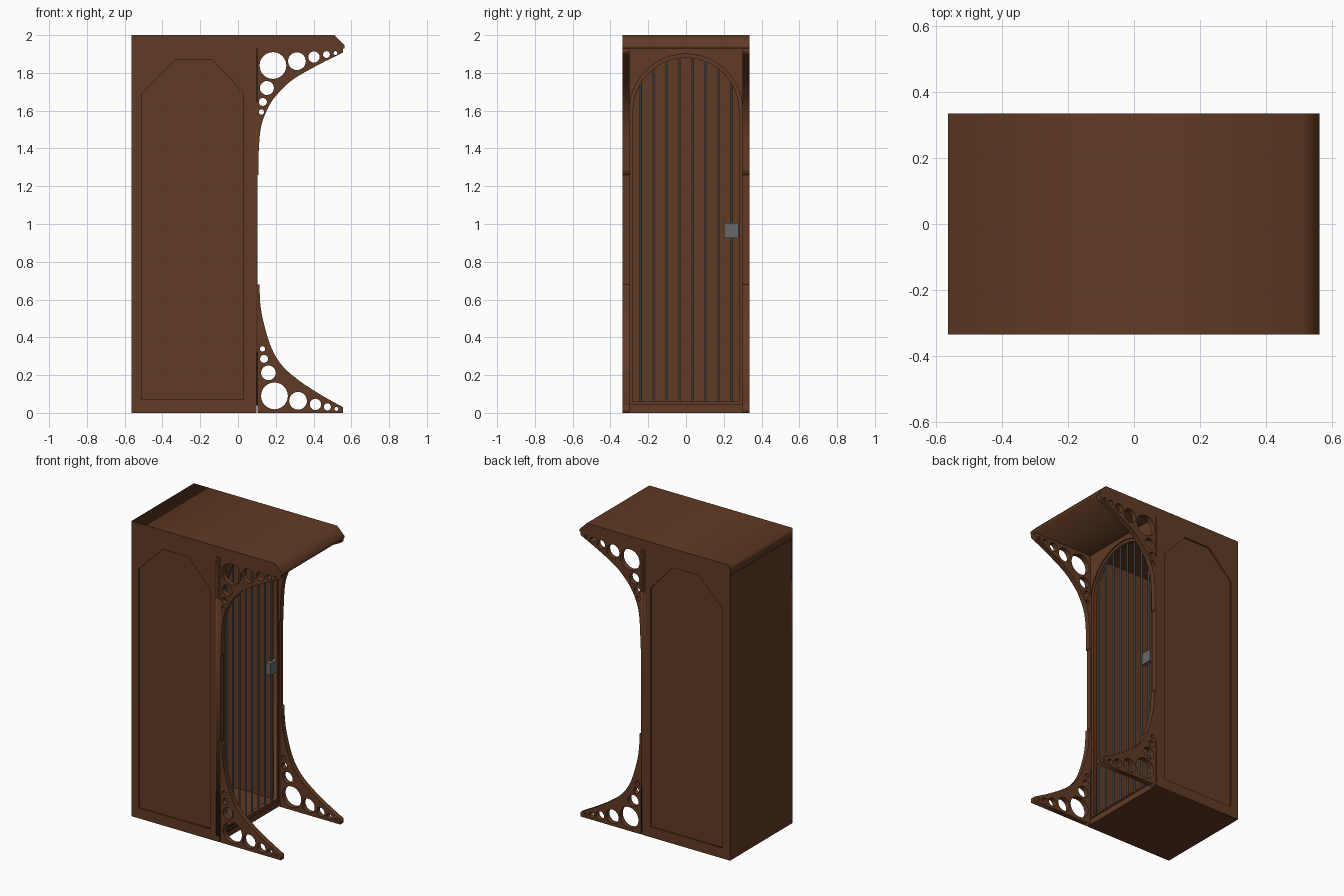
import bpy, bmesh, math
from mathutils import Vector

if "Cube" in bpy.data.objects:
    bpy.data.objects.remove(bpy.data.objects["Cube"])


def material(name, rgb):
    m = bpy.data.materials.new(name)
    m.diffuse_color = (*rgb, 1)
    m.use_nodes = True
    m.node_tree.nodes["Principled BSDF"].inputs["Base Color"].default_value = m.diffuse_color
    return m


WOOD = material("brown_wood", (0.119, 0.043, 0.018))
STEEL = material("blue_grey_steel", (0.125, 0.15, 0.17))
LOCK = material("grey_iron", (0.14, 0.14, 0.145))


def finish(name, bm, mat):
    bmesh.ops.recalc_face_normals(bm, faces=bm.faces)
    me = bpy.data.meshes.new(name)
    bm.to_mesh(me)
    bm.free()
    me.materials.append(mat)
    ob = bpy.data.objects.new(name, me)
    bpy.context.collection.objects.link(ob)
    return ob


def box(name, x, y, z, mat=WOOD):
    bm = bmesh.new()
    bmesh.ops.create_cube(bm, size=1)
    for v in bm.verts:
        v.co = Vector([a + (b - a) * (c + 0.5) for (a, b), c in zip((x, y, z), v.co)])
    return finish(name, bm, mat)


def plate(name, loops, plane, lo, hi, mat=WOOD):
    """Flat board with holes: first loop is the outline, the others are cut out."""
    cu = bpy.data.curves.new(name + "_outline", 'CURVE')
    cu.dimensions = '2D'
    cu.fill_mode = 'BOTH'
    cu.extrude = (hi - lo) / 2
    for loop in loops:
        s = cu.splines.new('POLY')
        s.points.add(len(loop) - 1)
        for p, (u, v) in zip(s.points, loop):
            p.co = (u, v, 0, 1)
        s.use_cyclic_u = True
    tmp = bpy.data.objects.new(name + "_outline", cu)
    bpy.context.collection.objects.link(tmp)
    bpy.context.view_layer.update()
    dg = bpy.context.evaluated_depsgraph_get()
    me = bpy.data.meshes.new_from_object(tmp.evaluated_get(dg))
    bpy.data.objects.remove(tmp)
    bm = bmesh.new()
    bm.from_mesh(me)
    bmesh.ops.remove_doubles(bm, verts=bm.verts, dist=1e-5)
    mid = (lo + hi) / 2
    for v in bm.verts:
        u, w, d = v.co
        v.co = (u, mid + d, w) if plane == 'xz' else (mid + d, u, w)
    return finish(name, bm, mat)


def rect(u0, u1, v0, v1):
    return [(u0, v0), (u1, v0), (u1, v1), (u0, v1)]


def circle(u, v, r, n=24):
    return [(u + r * math.cos(2 * math.pi * i / n), v + r * math.sin(2 * math.pi * i / n))
            for i in range(n)]


def arch(r, bottom, spring=1.6, n=24):
    top = [(r * math.cos(math.pi * i / n), spring + r * math.sin(math.pi * i / n))
           for i in range(n + 1)]
    return [(-r, bottom), (r, bottom)] + top


def smooth_path(pts, steps=4):
    """Catmull-Rom curve through the given points."""
    p = [Vector(q) for q in pts]
    p = [2 * p[0] - p[1]] + p + [2 * p[-1] - p[-2]]
    out = []
    for i in range(1, len(p) - 2):
        a, b, c, d = p[i - 1:i + 3]
        for k in range(steps):
            t = k / steps
            out.append(tuple(0.5 * (2 * b + (c - a) * t + (2 * a - 5 * b + 4 * c - d) * t * t
                                    + (3 * b - a - 3 * c + d) * t ** 3)))
    return out + [tuple(p[-2])]


BACK, FRONT, HALF, INNER = -0.565, 0.097, 0.335, 0.30

# Cabinet shell
box("floor_board", (BACK, FRONT), (-HALF, HALF), (0, 0.04))
box("back_wall", (BACK, BACK + 0.035), (-HALF, HALF), (0.04, 1.93))
plate("roof", [[(BACK, 1.93), (0.563, 1.93), (0.563, 1.947), (0.51, 2.0), (BACK, 2.0)]],
      'xz', -HALF, HALF)

# Sides with a shallow sunken panel
panel = [(-0.51, 0.07), (0.03, 0.07), (0.03, 1.69), (-0.135, 1.87), (-0.33, 1.87), (-0.51, 1.69)]

# Scrolled corner brackets: curve from the post to the tip, then the pierced holes
low_curve = [(0.114, 0.68), (0.118, 0.58), (0.135, 0.48), (0.177, 0.344), (0.235, 0.249),
             (0.325, 0.17), (0.44, 0.095), (0.556, 0.03)]
low_holes = [(0.193, 0.09, 0.071), (0.318, 0.064, 0.047), (0.41, 0.045, 0.03),
             (0.473, 0.032, 0.019), (0.521, 0.021, 0.010), (0.161, 0.212, 0.039),
             (0.138, 0.286, 0.021), (0.13, 0.339, 0.014)]
up_curve = [(0.108, 1.26), (0.110, 1.39), (0.124, 1.524), (0.167, 1.63), (0.22, 1.70),
            (0.294, 1.767), (0.42, 1.84), (0.556, 1.908)]
up_holes = [(0.185, 1.839, 0.071), (0.312, 1.862, 0.047), (0.402, 1.884, 0.03),
            (0.468, 1.897, 0.018), (0.516, 1.905, 0.010), (0.153, 1.72, 0.037),
            (0.132, 1.646, 0.021), (0.124, 1.593, 0.014)]
low_outline = [(0.104, 0)] + [(0.104, 0.68)] + smooth_path(low_curve) + [(0.556, 0)]
up_outline = [(0.103, 1.93), (0.103, 1.26)] + smooth_path(up_curve) + [(0.556, 1.93)]

for side, s in (("near", -1), ("far", 1)):
    def span(a, b):
        return tuple(sorted((s * a, s * b)))
    box(side + "_side_wall", (BACK + 0.035, FRONT), span(INNER, 0.325), (0.04, 1.93))
    plate(side + "_side_frame", [rect(BACK, FRONT, 0, 1.93), panel], 'xz', *span(0.325, HALF))
    plate(side + "_lower_bracket", [low_outline] + [circle(*h) for h in low_holes],
          'xz', *span(INNER, HALF))
    plate(side + "_upper_bracket", [up_outline] + [circle(*h) for h in up_holes],
          'xz', *span(INNER, HALF))

# Front board with arched opening, and the door frame inside it
plate("front_board", [rect(-HALF, HALF, 0.04, 1.93), arch(0.30, 0.045)], 'yz', 0.07, 0.103)
plate("door_frame", [arch(0.30, 0.04), arch(0.28, 0.06)], 'yz', 0.07, 0.095)

# Door bars, each ending in the arch
for i, y in enumerate((-0.24, -0.172, -0.103, -0.034, 0.034, 0.103, 0.172, 0.24)):
    top = 1.6 + math.sqrt(0.29 ** 2 - y * y)
    bm = bmesh.new()
    bmesh.ops.create_cone(bm, cap_ends=True, segments=8, radius1=0.006, radius2=0.006,
                          depth=top - 0.05)
    bmesh.ops.translate(bm, verts=bm.verts, vec=(0.082, y, (top + 0.05) / 2))
    finish(f"door_bar_{i + 1}", bm, STEEL)

# Lock plate
box("lock", (0.07, 0.102), (0.20, 0.277), (0.925, 1.005), LOCK)
